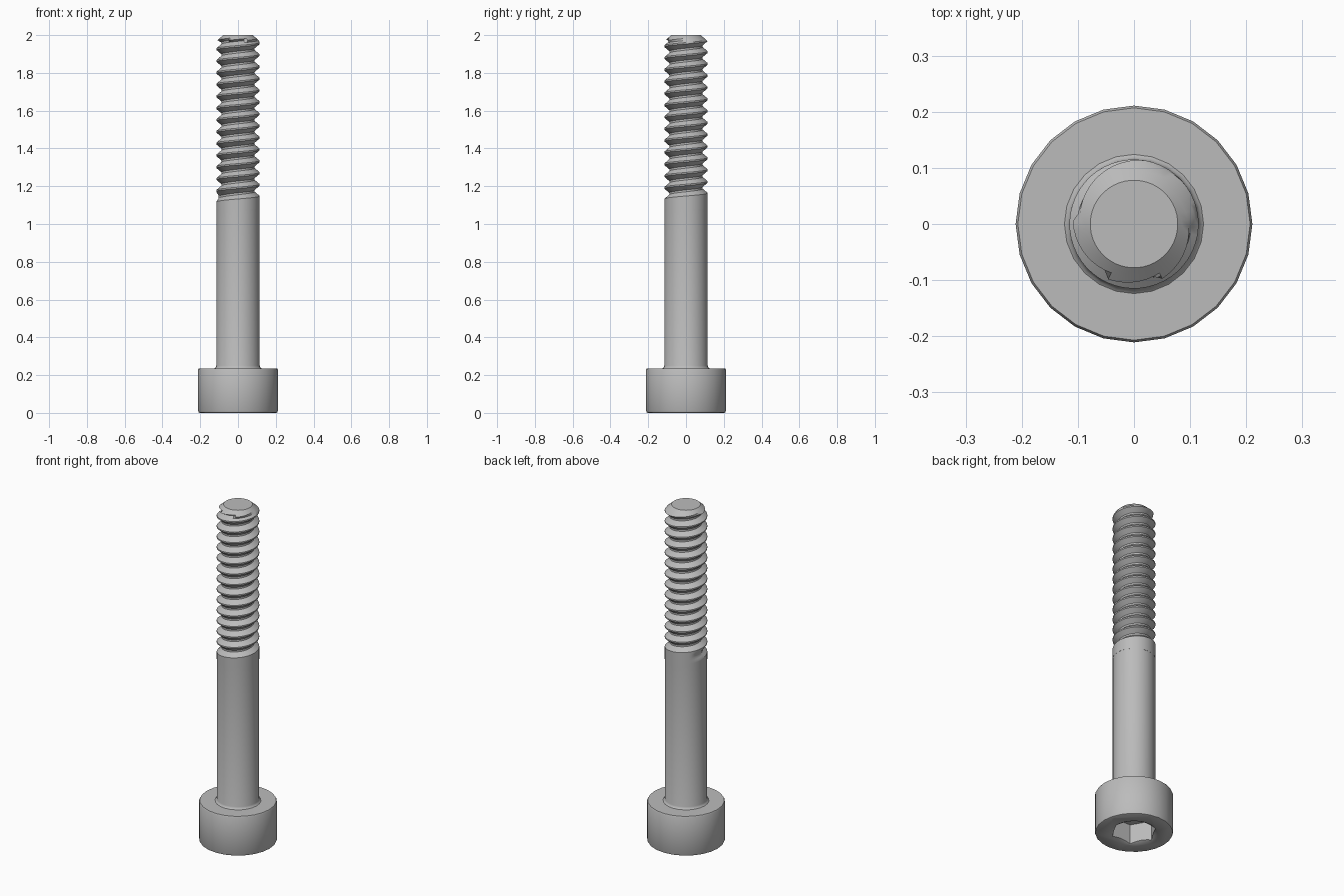
import bpy, bmesh, math

if "Cube" in bpy.data.objects:
    bpy.data.objects.remove(bpy.data.objects["Cube"])

SIDES = 24
R = 0.115          # shank and thread crest radius
ROOT = 0.088       # thread root radius
PITCH = 0.0625

steel = bpy.data.materials.new("plain grey steel")
steel.diffuse_color = (0.5, 0.5, 0.5, 1)
steel.use_nodes = True
steel.node_tree.nodes["Principled BSDF"].inputs["Base Color"].default_value = steel.diffuse_color


def finish(bm, name):
    bmesh.ops.recalc_face_normals(bm, faces=bm.faces[:])
    me = bpy.data.meshes.new(name)
    bm.to_mesh(me)
    bm.free()
    me.materials.append(steel)
    ob = bpy.data.objects.new(name, me)
    bpy.context.collection.objects.link(ob)
    return ob


def lathe(name, profile, n=SIDES):
    """Closed solid turned from (radius, z) points."""
    bm = bmesh.new()
    rings = [[bm.verts.new((r * math.cos(math.tau * j / n), r * math.sin(math.tau * j / n), z))
              for j in range(n)] for r, z in profile]
    for a, b in zip(rings, rings[1:]):
        for j in range(n):
            k = (j + 1) % n
            bm.faces.new((a[j], a[k], b[k], b[j]))
    bm.faces.new(rings[0][::-1])
    bm.faces.new(rings[-1])
    return finish(bm, name)


def activate(ob):
    bpy.ops.object.select_all(action='DESELECT')
    ob.select_set(True)
    bpy.context.view_layer.objects.active = ob


def cut(ob, cutter):
    activate(ob)
    mod = ob.modifiers.new("cut", 'BOOLEAN')
    mod.operation = 'DIFFERENCE'
    mod.solver = 'EXACT'
    mod.object = cutter
    bpy.ops.object.modifier_apply(modifier=mod.name)
    bpy.data.objects.remove(cutter)


# Cylindrical head with eased edges, hex socket and countersunk opening
head = lathe("head", [(0.202, 0), (0.208, 0.003), (0.211, 0.01), (0.211, 0.229), (0.207, 0.236)])
cut(head, lathe("socket_cutter", [(0.123, -0.05), (0.123, 0.12)], 6))
cut(head, lathe("countersink_cutter", [(0.146, -0.01), (0.106, 0.013)], 48))

# Plain shank with a small fillet under the head
shank = lathe("shank", [(0.124, 0.23), (0.124, 0.236), (0.119, 0.24), (R, 0.25), (R, 1.08)])

# Threaded end: helical rows of vertices, wrapping one pitch up per turn
N, Z0, Z_LOW, START = 48, 1.11, 1.08, math.radians(140)
GROOVE = [(0, 0), (0.18, 0.5), (0.36, 1), (0.52, 1), (0.70, 0.5), (0.88, 0)]
P = len(GROOVE)
bm = bmesh.new()
verts = {}


def thread_vert(j, i):
    if j == N:
        j, i = 0, i + P
    if (j, i) not in verts:
        t, depth = GROOVE[i % P]
        turn = i // P + j / N
        z = min(max(Z0 + PITCH * (turn + t), Z_LOW), 2.0)
        depth *= min(max(turn * 5, 0), 1)          # groove fades in at its start
        cone = 0.078 + (2.0 - z) * 1.15            # chamfered tip
        if z <= Z_LOW:
            r = R
        elif z > 1.972:
            r = min(R, cone)
        else:
            r = min(R - (R - ROOT) * depth, cone)
        a = START + math.tau * j / N
        verts[j, i] = bm.verts.new((r * math.cos(a), r * math.sin(a), z))
    return verts[j, i]


for i in range(-2 * P, 16 * P):
    for j in range(N):
        bm.faces.new((thread_vert(j, i), thread_vert(j + 1, i),
                      thread_vert(j + 1, i + 1), thread_vert(j, i + 1)))
bmesh.ops.remove_doubles(bm, verts=bm.verts[:], dist=0.0002)
bmesh.ops.holes_fill(bm, edges=[e for e in bm.edges if e.is_boundary], sides=0)
thread = finish(bm, "thread")

for ob in (head, shank, thread):
    activate(ob)
    bpy.ops.object.shade_smooth_by_angle(angle=math.radians(30))
